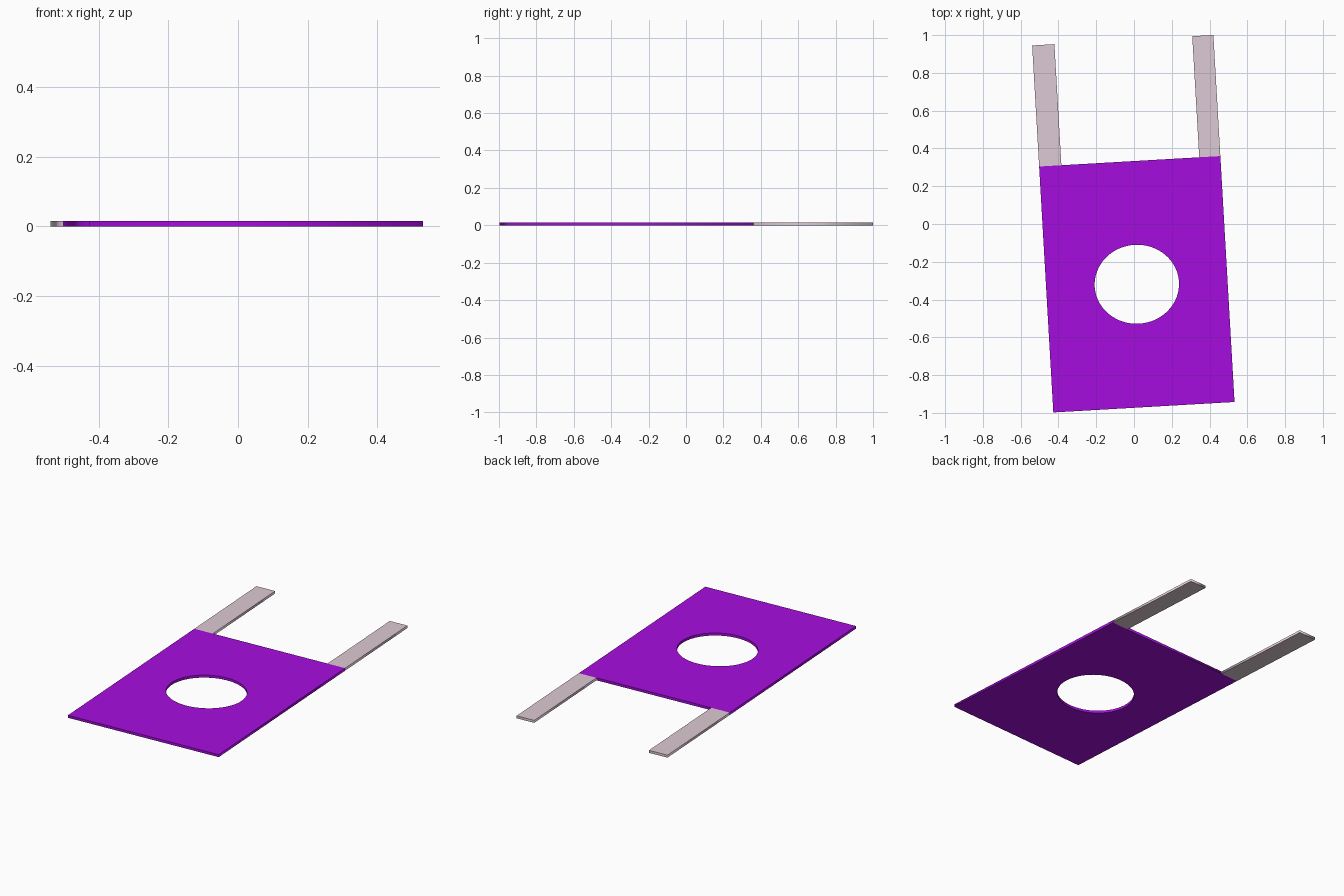
import bpy
from math import cos, sin, tau, radians

if "Cube" in bpy.data.objects:
    bpy.data.objects.remove(bpy.data.objects["Cube"])

THICK = 0.015
ANGLE = radians(3.3)
CENTRE = (0.015, -0.319, THICK / 2)
HALF_W, HALF_H, TIP = 0.4805, 0.652, 1.294


def material(name, rgb):
    m = bpy.data.materials.new(name)
    m.diffuse_color = (*rgb, 1)
    m.use_nodes = True
    m.node_tree.nodes["Principled BSDF"].inputs["Base Color"].default_value = m.diffuse_color
    return m


def sheet(name, outlines, mat):
    """Flat filled outline (later outlines are holes) given thickness."""
    curve = bpy.data.curves.new(name, 'CURVE')
    curve.dimensions = '2D'
    curve.fill_mode = 'BOTH'
    curve.extrude = THICK / 2
    for pts in outlines:
        s = curve.splines.new('POLY')
        s.points.add(len(pts) - 1)
        for p, (x, y) in zip(s.points, pts):
            p.co = (x, y, 0, 1)
        s.use_cyclic_u = True
    curve.materials.append(mat)
    ob = bpy.data.objects.new(name, curve)
    ob.location = CENTRE
    ob.rotation_euler.z = ANGLE
    bpy.context.collection.objects.link(ob)
    return ob


def rect(x0, x1, y0, y1):
    return [(x0, y0), (x1, y0), (x1, y1), (x0, y1)]


purple = material("purple", (0.38, 0.004, 0.73))
pale = material("pale_pink", (0.73, 0.59, 0.66))

# Plate with an oval opening
hole = [(0.2235 * cos(tau * i / 64), 0.209 * sin(tau * i / 64)) for i in range(64)]
sheet("plate", [rect(-HALF_W, HALF_W, -HALF_H, HALF_H), hole], purple)

# Two straps off the back edge
sheet("left_strap", [rect(-HALF_W, -HALF_W + 0.118, HALF_H, TIP)], pale)
sheet("right_strap", [rect(HALF_W - 0.112, HALF_W, HALF_H, TIP)], pale)
